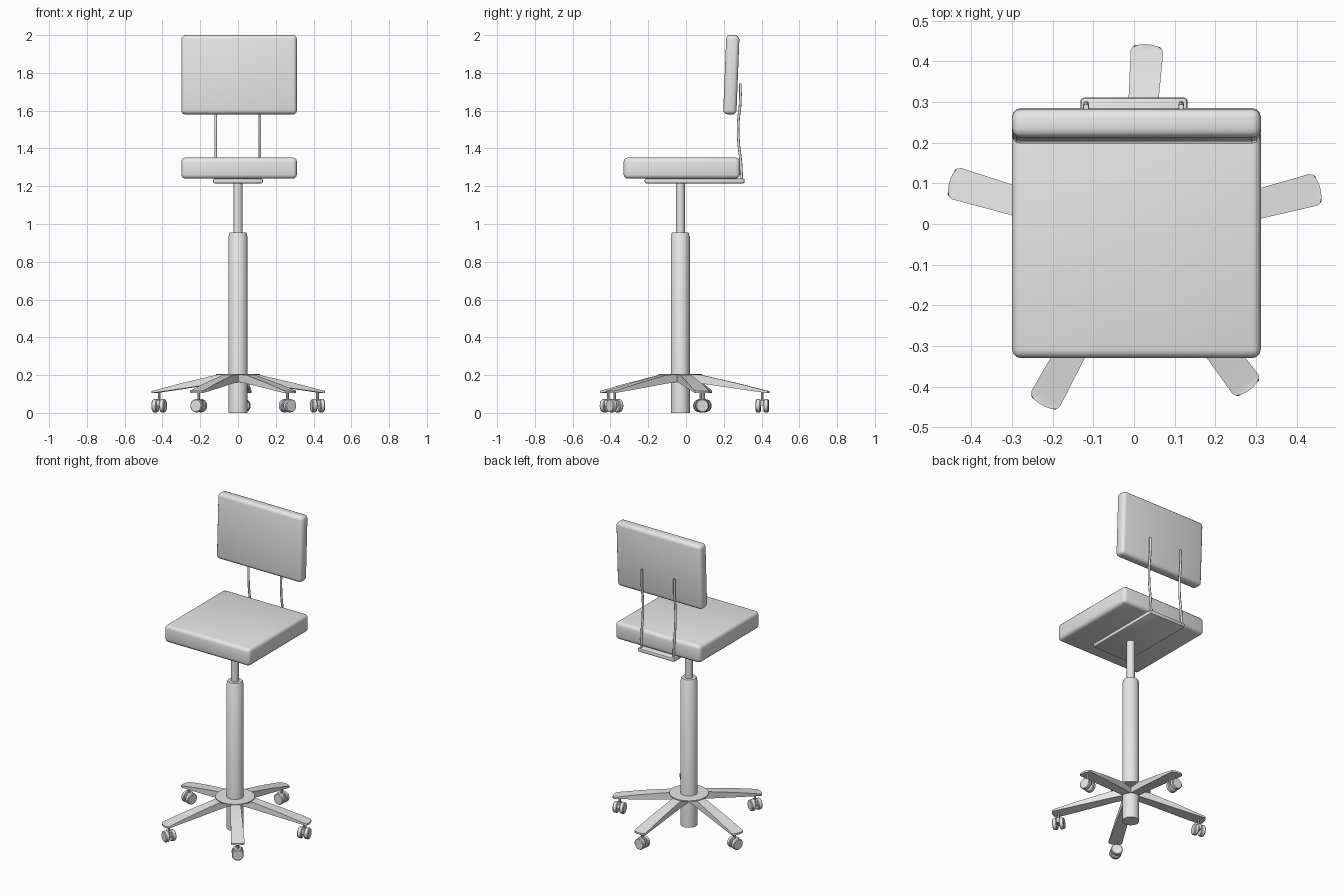
import bpy, bmesh, math
from mathutils import Vector, Matrix

cube = bpy.data.objects.get("Cube")
if cube:
    bpy.data.objects.remove(cube)

grey = bpy.data.materials.new("light grey")
grey.use_nodes = True
grey.diffuse_color = (0.8, 0.8, 0.8, 1)
grey.node_tree.nodes["Principled BSDF"].inputs["Base Color"].default_value = (0.8, 0.8, 0.8, 1)

AXIS_Y = -0.03  # the column stands slightly forward of the middle


def finish(name, bm, loc=(0, 0, 0), rot=(0, 0, 0), smooth=True):
    bmesh.ops.recalc_face_normals(bm, faces=bm.faces)
    mesh = bpy.data.meshes.new(name)
    bm.to_mesh(mesh)
    bm.free()
    obj = bpy.data.objects.new(name, mesh)
    bpy.context.collection.objects.link(obj)
    obj.location, obj.rotation_euler = loc, rot
    mesh.materials.append(grey)
    if smooth:
        bpy.ops.object.select_all(action='DESELECT')
        obj.select_set(True)
        bpy.context.view_layer.objects.active = obj
        bpy.ops.object.shade_smooth_by_angle(angle=math.radians(35))
    return obj


def box(name, size, loc, bevel, segments=3, rot=(0, 0, 0)):
    bm = bmesh.new()
    bmesh.ops.create_cube(bm, size=1)
    bmesh.ops.scale(bm, vec=size, verts=bm.verts)
    bmesh.ops.bevel(bm, geom=bm.edges[:], offset=bevel, segments=segments,
                    profile=0.5, affect='EDGES')
    return finish(name, bm, loc, rot)


def lathe(name, profile, loc, sides=32):
    """Turn (radius, height) points into a capped round part."""
    bm = bmesh.new()
    rings = [[bm.verts.new((r * math.cos(2 * math.pi * i / sides),
                            r * math.sin(2 * math.pi * i / sides), z))
              for i in range(sides)] for r, z in profile]
    for a, b in zip(rings, rings[1:]):
        for i in range(sides):
            j = (i + 1) % sides
            bm.faces.new((a[i], a[j], b[j], b[i]))
    bm.faces.new(rings[0][::-1])
    bm.faces.new(rings[-1])
    return finish(name, bm, loc)


# Seat, backrest and support plate
box("seat", (0.612, 0.615, 0.112), (0.006, -0.0225, 1.296), 0.022)
box("backrest", (0.612, 0.07, 0.42), (0.006, 0.24, 1.79), 0.022, rot=(-0.04, 0, 0))
box("seat_plate", (0.264, 0.53, 0.026), (0, 0.046, 1.228), 0.009, 2)

# Bent rods that carry the backrest
for side, x in (("right", -0.118), ("left", 0.116)):
    curve = bpy.data.curves.new(side + "_back_rod", 'CURVE')
    curve.dimensions = '3D'
    curve.bevel_depth = 0.007
    curve.bevel_resolution = 2
    curve.resolution_u = 5
    curve.use_fill_caps = True
    path = [(0.296, 1.225), (0.29, 1.33), (0.278, 1.44), (0.277, 1.54), (0.287, 1.64), (0.288, 1.745)]
    spline = curve.splines.new('BEZIER')
    spline.bezier_points.add(len(path) - 1)
    for point, (y, z) in zip(spline.bezier_points, path):
        point.co = (x, y, z)
        point.handle_left_type = point.handle_right_type = 'AUTO'
    curve.materials.append(grey)
    bpy.context.collection.objects.link(bpy.data.objects.new(side + "_back_rod", curve))

# Column, lift rod and hub flange
lathe("column", [(0.05, 0), (0.05, 0.935), (0.047, 0.94), (0.047, 0.95), (0.043, 0.956)], (0, AXIS_Y, 0))
lathe("lift_rod", [(0.024, 0.94), (0.024, 1.22)], (0, AXIS_Y, 0), 20)
lathe("hub_flange", [(0.116, 0.2), (0.116, 0.206)], (0, AXIS_Y, 0), 40)


def leg(name, angle):
    """Tapered arm with a rounded tip: stations of distance, half width, top, bottom."""
    stations = [(0.03, 0.027, 0.203, 0.165), (0.115, 0.03, 0.2, 0.155), (0.3, 0.036, 0.158, 0.128),
                (0.455, 0.04, 0.118, 0.106), (0.464, 0.036, 0.117, 0.106),
                (0.47, 0.024, 0.117, 0.106), (0.473, 0.008, 0.117, 0.106)]
    bm = bmesh.new()
    rings = [[bm.verts.new(p) for p in ((r, -w, b), (r, w, b), (r, w, t), (r, -w, t))]
             for r, w, t, b in stations]
    for a, b in zip(rings, rings[1:]):
        for i in range(4):
            j = (i + 1) % 4
            bm.faces.new((a[i], a[j], b[j], b[i]))
    bm.faces.new(rings[0])
    bm.faces.new(rings[-1])
    finish(name, bm, (0, AXIS_Y, 0), (0, 0, angle))


def caster(name, angle):
    """Twin wheels on a radial axle, with a hood between them and a stem."""
    bm = bmesh.new()
    for x in (-0.021, 0.021):
        turn = Matrix.Translation((x, 0, 0.038)) @ Matrix.Rotation(math.pi / 2, 4, 'Y')
        wheel = bmesh.ops.create_cone(bm, cap_ends=True, segments=20, radius1=0.035,
                                      radius2=0.035, depth=0.026, matrix=turn)["verts"]
        rims = [e for e in {e for v in wheel for e in v.link_edges}
                if abs(e.verts[0].co.x - e.verts[1].co.x) < 1e-4]
        bmesh.ops.bevel(bm, geom=rims, offset=0.004, segments=1, affect='EDGES')
    hood = Matrix.Translation((0, 0, 0.053)) @ Matrix.Diagonal((0.018, 0.046, 0.032, 1))
    bmesh.ops.create_cube(bm, size=1, matrix=hood)
    bmesh.ops.create_cone(bm, cap_ends=True, segments=10, radius1=0.007, radius2=0.007,
                          depth=0.05, matrix=Matrix.Translation((0, 0, 0.088)))
    r = 0.435
    finish(name, bm, (r * math.cos(angle), AXIS_Y + r * math.sin(angle), 0), (0, 0, angle))


# Five-armed base
for where, degrees in (("back", 86), ("right", 163.5), ("front_right", 241.5),
                       ("front_left", 307), ("left", 14.5)):
    leg(where + "_leg", math.radians(degrees))
    caster(where + "_caster", math.radians(degrees))
